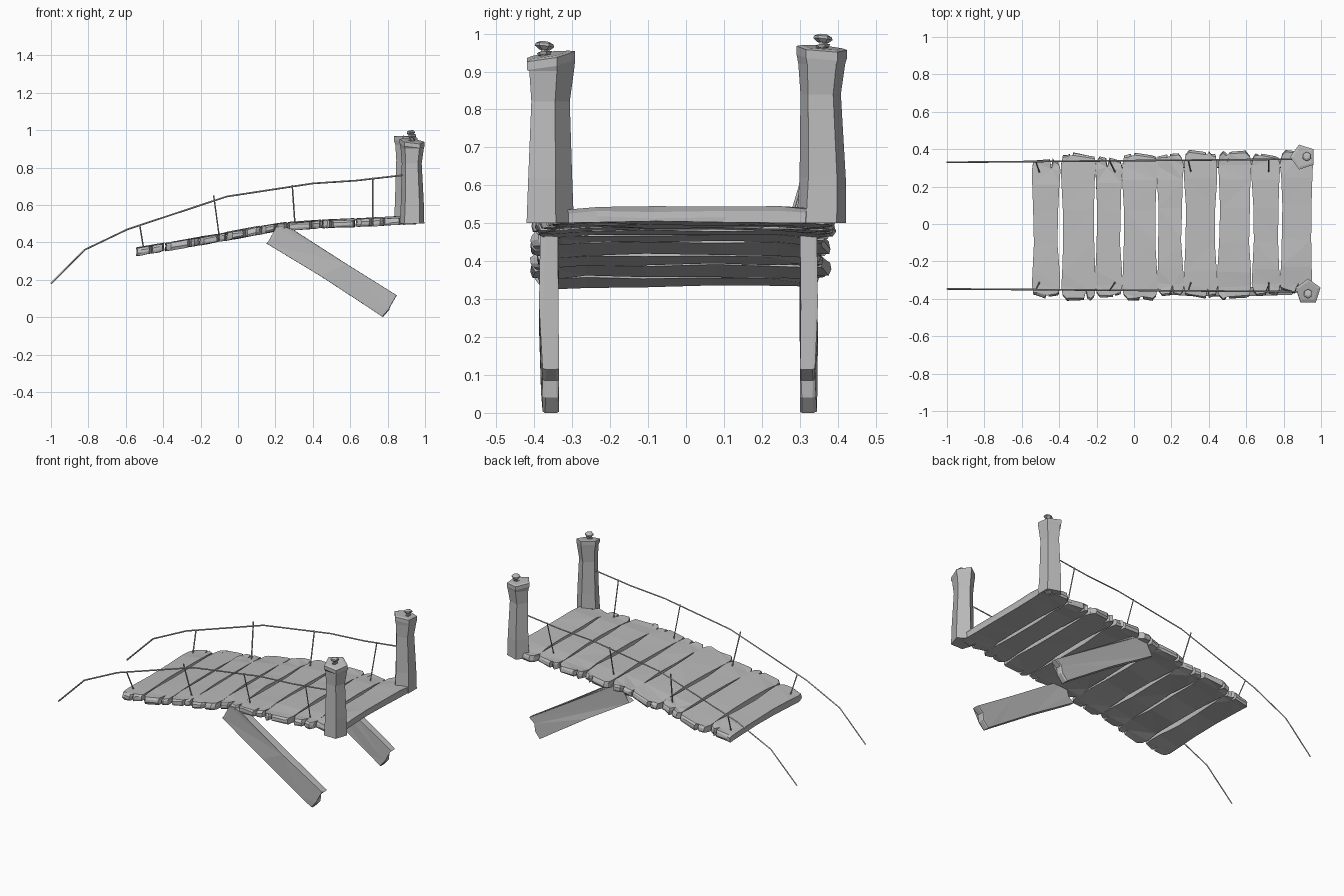
import bpy, bmesh, math, random
from mathutils import Vector

random.seed(11)
if "Cube" in bpy.data.objects:
    bpy.data.objects.remove(bpy.data.objects["Cube"], do_unlink=True)

grey = bpy.data.materials.new("weathered_grey")
grey.use_nodes = True
tone = (0.5, 0.5, 0.5, 1)
grey.diffuse_color = tone
grey.node_tree.nodes["Principled BSDF"].inputs["Base Color"].default_value = tone


def jit(a):
    return random.uniform(-a, a)


def loft(name, rings):
    """Closed flat-shaded solid skinned through equal-length rings of points."""
    bm = bmesh.new()
    loops = [[bm.verts.new(p) for p in ring] for ring in rings]
    n = len(loops[0])
    bm.faces.new(loops[0][::-1])
    bm.faces.new(loops[-1])
    for a, b in zip(loops, loops[1:]):
        for i in range(n):
            j = (i + 1) % n
            bm.faces.new((a[i], a[j], b[j], b[i]))
    bmesh.ops.triangulate(bm, faces=[f for f in bm.faces if len(f.verts) > 4])
    bmesh.ops.recalc_face_normals(bm, faces=bm.faces)
    mesh = bpy.data.meshes.new(name)
    bm.to_mesh(mesh)
    bm.free()
    mesh.materials.append(grey)
    obj = bpy.data.objects.new(name, mesh)
    bpy.context.collection.objects.link(obj)
    return obj


def tube(name, points, radius):
    """Thin square-section bar or rope."""
    curve = bpy.data.curves.new(name, "CURVE")
    curve.dimensions = "3D"
    curve.bevel_depth = radius
    curve.bevel_resolution = 0
    curve.use_fill_caps = True
    spline = curve.splines.new("POLY")
    spline.points.add(len(points) - 1)
    for sp, p in zip(spline.points, points):
        sp.co = (*p, 1)
    curve.materials.append(grey)
    obj = bpy.data.objects.new(name, curve)
    bpy.context.collection.objects.link(obj)
    return obj


# Arched deck: height of the walking surface along the bridge
ARCH = [(-0.55, 0.37), (-0.2, 0.43), (0.0, 0.465), (0.2, 0.503), (0.45, 0.52), (0.7, 0.53), (0.96, 0.543)]


def deck_z(x):
    for (x0, z0), (x1, z1) in zip(ARCH, ARCH[1:]):
        if x <= x1:
            break
    return z0 + (z1 - z0) * (x - x0) / (x1 - x0)


def plank(index, x0, x1, y0, y1):
    """Hewn board, broader at its splintered ends, with a crack in each end."""
    cx, half = (x0 + x1) / 2, (x1 - x0) / 2
    outline = []
    for end, s in ((y0, 1), (y1, -1)):
        # splintered end, then the long side leading to the other end
        crack = random.choice((-0.4, 0.1, 0.45))
        depths = ((-0.98, 0.025), (-0.7, random.choice((0, 0.02))), (crack - 0.14, 0.004),
                  (crack, 0.05), (crack + 0.1, 0.01), (0.75, random.choice((0, 0.015))), (0.98, 0.02))
        outline += [(s * half * c, end + s * d) for c, d in depths]
        other = y1 if s > 0 else y0
        for t, flare in ((0.08, 0.006), (0.18, 0.002), (0.38, -0.006), (0.62, -0.006), (0.82, 0.002), (0.92, 0.006)):
            outline.append((s * (half + flare + jit(0.004)), end + (other - end) * t))
    twist = jit(0.012)
    rings = []
    # sides lean slightly outward towards the underside
    for depth, spread, cut in ((-0.039, 0.003, 0.985), (-0.027, 0.002, 1.0), (-0.011, -0.001, 0.995), (0.0, -0.004, 0.97)):
        ring = []
        for u, y in outline:
            x = cx + u + math.copysign(spread, u) + twist * y + jit(0.001)
            sag = -0.005 * (abs(y) > 0.3) + jit(0.003)
            ring.append((x, y * cut + jit(0.003), deck_z(x) + depth + sag))
        rings.append(ring)
    loft(f"deck_plank_{index}", rings)


PLANKS = [(-0.537, -0.405, -0.40, 0.355), (-0.38, -0.213, -0.41, 0.385), (-0.198, -0.072, -0.395, 0.36),
          (-0.053, 0.117, -0.41, 0.385), (0.13, 0.257, -0.385, 0.38), (0.277, 0.435, -0.405, 0.395),
          (0.457, 0.617, -0.41, 0.39), (0.638, 0.773, -0.385, 0.38), (0.79, 0.947, -0.375, 0.395)]
for i, p in enumerate(PLANKS, 1):
    plank(i, *p)


# Diagonal braces under the deck, with a notched foot and head
def brace(name, outer, inner):
    profile = [(0.15, 0.395), (0.19, 0.42), (0.20, 0.485), (0.235, 0.49), (0.295, 0.468),
               (0.58, 0.285), (0.852, 0.115), (0.815, 0.085), (0.81, 0.04), (0.775, 0.0),
               (0.70, 0.05), (0.44, 0.22)]
    mid = Vector((0.5, 0.25))
    rings = []
    for t, k in ((0, 0.985), (0.2, 1), (0.9, 1), (1, 0.99)):
        ring = []
        for p in profile:
            q = mid + (Vector(p) - mid) * k
            # thickest halfway along, thinner towards head and foot
            thin = 0.01 * (abs(q.x - mid.x) / 0.35) ** 2
            y = outer + (inner - outer) * t - math.copysign(thin, outer) * (1 - t)
            ring.append((q.x, y + jit(0.002), q.y))
        rings.append(ring)
    loft(name, rings)


brace("right_brace", -0.386, -0.336)
brace("left_brace", 0.35, 0.301)


# Five-sided end posts with flared heads, sloped caps and pegs
def ngon(cx, cy, z, r, sides, start, slope=(0, 0)):
    ring = []
    for i in range(sides):
        a = start + math.tau * i / sides
        dx, dy = r * math.cos(a), r * math.sin(a)
        ring.append((cx + dx, cy + dy, z + dx * slope[0] + dy * slope[1]))
    return ring


def post(side, cx, cy, top, start, slope, peg):
    shaft = [(0.5, 0.069), (0.62, 0.064), (top - 0.12, 0.056), (top - 0.04, 0.065)]
    rings = [ngon(cx + jit(0.003), cy + jit(0.003), z, r, 5, start) for z, r in shaft]
    rings.append(ngon(cx, cy, top - 0.022, 0.07, 5, start, slope))
    rings.append(ngon(cx, cy, top, 0.07, 5, start, slope))
    rings.append(ngon(cx, cy, top + 0.004, 0.055, 5, start, slope))
    loft(side + "_post", rings)
    px, py = cx + peg[0], cy + peg[1]
    loft(side + "_peg_stem", [ngon(px, py, z, 0.011, 6, 0) for z in (top - 0.02, top + 0.03)])
    loft(side + "_peg_collar", [ngon(px, py, top + z, r, 6, 0.3, (0.15, 0.1))
                                for z, r in ((0.002, 0.016), (0.01, 0.02))])
    loft(side + "_peg_head", [ngon(px, py, top + z, r, 6, 0.5, (0.1, -0.1))
                              for z, r in ((0.016, 0.014), (0.025, 0.025), (0.032, 0.024), (0.038, 0.012))])


post("right", 0.931, -0.362, 0.941, math.radians(90), (-0.12, 0.18), (0, -0.011))
post("left", 0.904, 0.358, 0.96, math.radians(36), (-0.1, -0.08), (0.02, 0.003))

# Rope rails and the thin stakes that carry them, leaning inward at the foot
ROPE = [(-1.0, 0.18), (-0.82, 0.36), (-0.59, 0.47), (-0.06, 0.645), (0.4, 0.715), (0.63, 0.73), (0.89, 0.76)]
STAKES = [(-0.525, 0.49, -0.505, 0.37), (-0.13, 0.65, -0.10, 0.43), (0.29, 0.705, 0.305, 0.49), (0.72, 0.745, 0.72, 0.51)]
for side, y_far, y_near, y_foot in (("right", -0.347, -0.362, -0.31), ("left", 0.33, 0.347, 0.275)):
    def rope_y(x):
        return y_far + (y_near - y_far) * (x + 1) / 1.9
    tube(side + "_rope", [(x, rope_y(x), z) for x, z in ROPE], 0.0045)
    for i, (xt, zt, xb, zb) in enumerate(STAKES, 1):
        tube(f"{side}_stake_{i}", [(xt, rope_y(xt), zt), (xb, y_foot, zb)], 0.004)
